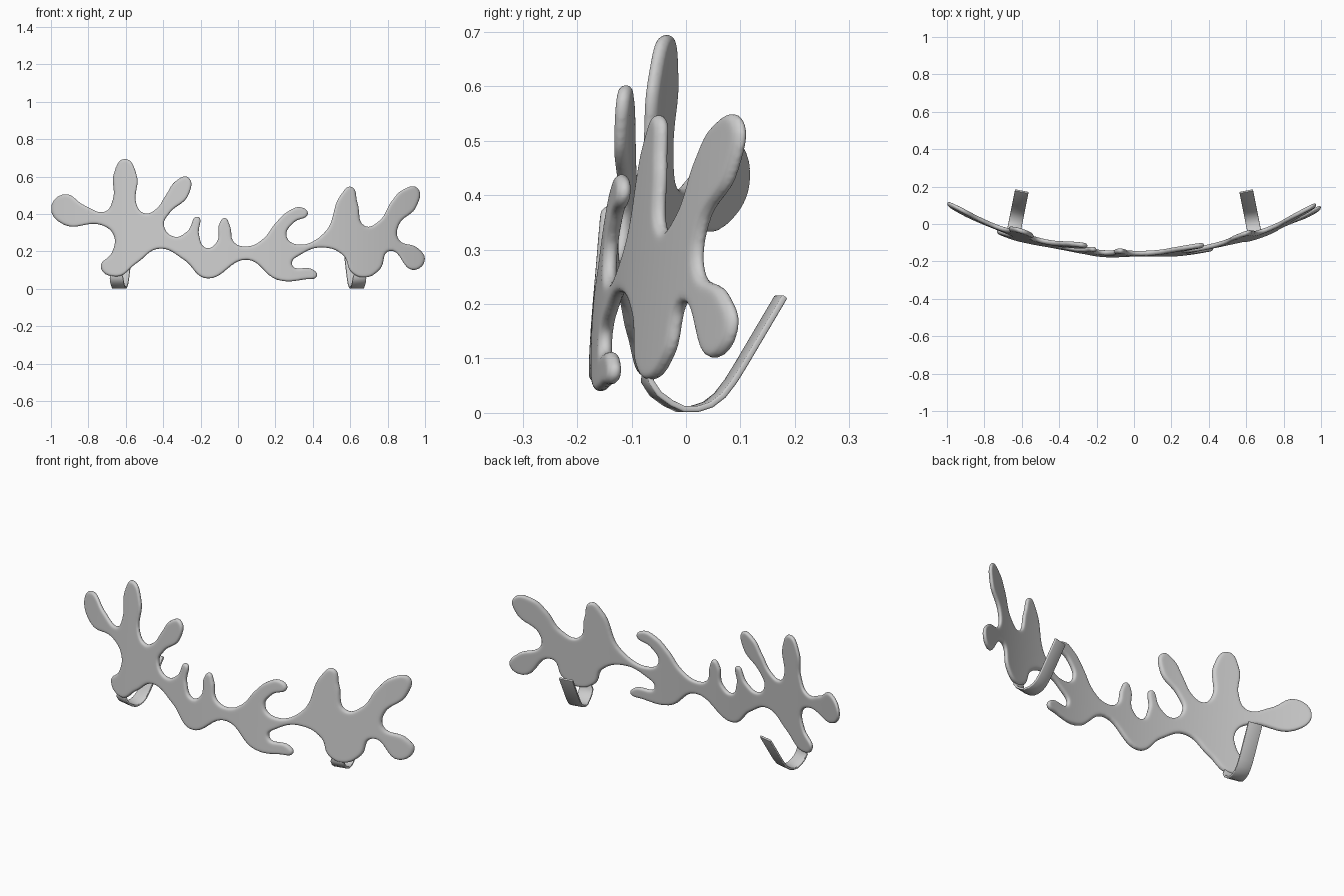
import bpy, bmesh
from mathutils import Vector

if "Cube" in bpy.data.objects:
    bpy.data.objects.remove(bpy.data.objects["Cube"])

# Outline of the branching plate in the x-z plane, clockwise from the left tip
OUTLINE = [
    (-1, .43), (-.93, .507), (-.82, .447), (-.71, .415), (-.67, .48), (-.664, .62), (-.605, .696),
    (-.541, .61), (-.541, .45), (-.50, .405), (-.44, .427), (-.385, .505), (-.33, .58),
    (-.265, .597), (-.265, .50), (-.365, .405), (-.395, .34), (-.34, .28), (-.27, .31), (-.215, .387),
    (-.208, .29), (-.17, .22), (-.115, .25), (-.10, .35), (-.07, .38), (-.043, .34), (-.02, .25),
    (.05, .228), (.13, .265), (.20, .352), (.27, .417), (.34, .437), (.375, .402), (.30, .355),
    (.26, .285), (.31, .24), (.46, .30), (.55, .505), (.605, .547), (.64, .46), (.68, .337),
    (.755, .365), (.82, .468), (.88, .53), (.96, .54), (.955, .44), (.86, .34), (.86, .265),
    (.96, .22), (1, .155), (.94, .10), (.81, .202), (.76, .105), (.68, .06), (.605, .09),
    (.565, .175), (.46, .22), (.34, .185), (.29, .13), (.40, .105), (.425, .07), (.36, .05),
    (.21, .048), (.05, .155), (-.17, .055), (-.29, .155), (-.42, .214), (-.54, .138),
    (-.65, .065), (-.735, .115), (-.675, .195), (-.665, .285), (-.73, .34), (-.93, .342)]

# Side profile of a hook strap (y, z)
HOOK = [(-.07, .085), (-.071, .058), (-.056, .035), (-.033, .018), (-.01, .007), (.015, .007),
        (.04, .015), (.062, .032), (.082, .058), (.10, .087), (.175, .214)]


def plate_y(x, z):
    return -.174 + .08 * z + .25 * abs(x) ** 2.2


def activate(ob):
    bpy.ops.object.select_all(action='DESELECT')
    ob.select_set(True)
    bpy.context.view_layer.objects.active = ob


# Branching plate: filled curve with round rim, remeshed and then bowed
curve = bpy.data.curves.new("branch_plate", 'CURVE')
curve.dimensions = '2D'
curve.fill_mode = 'BOTH'
curve.resolution_u = 8
curve.bevel_depth = .0135
curve.bevel_resolution = 4
curve.offset = -.0135
spline = curve.splines.new('BEZIER')
spline.bezier_points.add(len(OUTLINE) - 1)
for p, (x, z) in zip(spline.bezier_points, OUTLINE):
    p.co = (x, z, 0)
    p.handle_left_type = p.handle_right_type = 'AUTO'
spline.use_cyclic_u = True
plate = bpy.data.objects.new("branch_plate", curve)
bpy.context.collection.objects.link(plate)
activate(plate)
bpy.ops.object.convert(target='MESH')
plate = bpy.context.object

bm = bmesh.new()
bm.from_mesh(plate.data)
bmesh.ops.remove_doubles(bm, verts=bm.verts, dist=.0002)
bmesh.ops.recalc_face_normals(bm, faces=bm.faces)
bm.to_mesh(plate.data)
bm.free()

remesh = plate.modifiers.new("remesh", 'REMESH')
remesh.mode = 'VOXEL'
remesh.voxel_size = .006
smooth = plate.modifiers.new("smooth", 'SMOOTH')
smooth.factor = .5
smooth.iterations = 4
for name in ("remesh", "smooth"):
    bpy.ops.object.modifier_apply(modifier=name)
for v in plate.data.vertices:
    x, z, t = v.co
    v.co = (x, plate_y(x, z) - t, z)
plate.data.update()
bpy.ops.object.shade_smooth()


# Hook straps behind the plate, leaning towards the middle
def hook(name, side):
    bm = bmesh.new()
    across = Vector((.98, .2, 0)) * .037
    rows = []
    for i, (y, z) in enumerate(HOOK):
        c = Vector((.645 - .2 * (y + .05), y, z))
        w = across * (.75 if i == 0 else 1)
        rows.append([bm.verts.new((p.x * side, p.y, p.z)) for p in (c - w, c + w)])
    for a, b in zip(rows, rows[1:]):
        bm.faces.new((a[0], a[1], b[1], b[0]))
    bmesh.ops.recalc_face_normals(bm, faces=bm.faces)
    mesh = bpy.data.meshes.new(name)
    bm.to_mesh(mesh)
    bm.free()
    ob = bpy.data.objects.new(name, mesh)
    bpy.context.collection.objects.link(ob)
    solid = ob.modifiers.new("thickness", 'SOLIDIFY')
    solid.thickness = .011
    solid.offset = 0
    bevel = ob.modifiers.new("round", 'BEVEL')
    bevel.width = .003
    bevel.segments = 2
    bevel.limit_method = 'ANGLE'
    bevel.angle_limit = 1.0
    activate(ob)
    bpy.ops.object.shade_smooth_by_angle()


hook("left_hook", -1)
hook("right_hook", 1)
